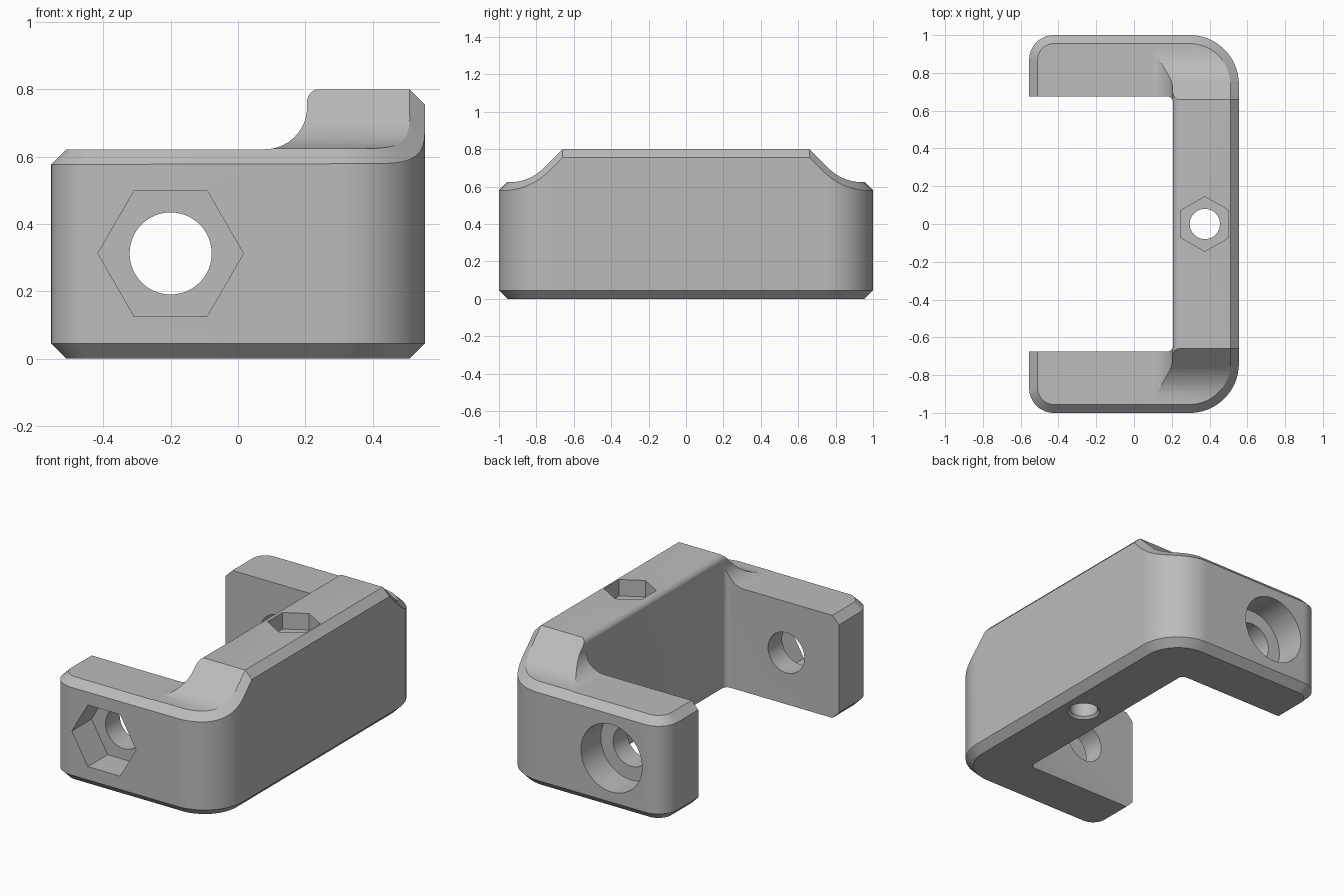
import bpy, bmesh
from math import sin, cos, pi, sqrt, radians
from mathutils import Matrix, Vector

HX, HY, CH = 0.555, 1.0, 0.045      # half sizes and chamfer
ARM_Z, TOP_Z = 0.622, 0.8           # arm top and spine top
BORE_X, BORE_Z = -0.2, 0.3125

if "Cube" in bpy.data.objects:
    bpy.data.objects.remove(bpy.data.objects["Cube"], do_unlink=True)

grey = bpy.data.materials.new("light_grey")
grey.use_nodes = True
colour = (0.5, 0.5, 0.5, 1)
grey.diffuse_color = colour
grey.node_tree.nodes["Principled BSDF"].inputs["Base Color"].default_value = colour


def loft(name, rings):
    """Closed solid through rings with equal point counts."""
    bm = bmesh.new()
    loops = [[bm.verts.new(p) for p in ring] for ring in rings]
    n = len(loops[0])
    bm.faces.new(loops[0][::-1])
    bm.faces.new(loops[-1])
    for a, b in zip(loops, loops[1:]):
        for i in range(n):
            j = (i + 1) % n
            bm.faces.new((a[i], a[j], b[j], b[i]))
    bmesh.ops.recalc_face_normals(bm, faces=bm.faces)
    mesh = bpy.data.meshes.new(name)
    bm.to_mesh(mesh)
    bm.free()
    mesh.materials.append(grey)
    obj = bpy.data.objects.new(name, mesh)
    bpy.context.collection.objects.link(obj)
    return obj


def arc(cx, cy, r, a0, a1, n):
    return [(cx + r * cos(radians(a0 + (a1 - a0) * i / n)),
             cy + r * sin(radians(a0 + (a1 - a0) * i / n))) for i in range(n + 1)]


def end_height(y):
    """Spine end: flat top, 45 degree slope, then a concave sweep."""
    y = abs(y)
    if y <= 0.66:
        return TOP_Z
    if y <= 0.763:
        return TOP_Z - (y - 0.66)
    if y <= 0.94:
        return 0.874 - sqrt(0.0625 - (0.94 - y) ** 2)
    return ARM_Z + 0.002


def outline(inset):
    """Rounded outer outline, anticlockwise, with extra points along the spine."""
    pts = []
    big, small = 0.26, 0.13
    x, y = HX - big, HY - big
    pts += arc(x, -y, big - inset, -90, 0, 24)
    steps = [0.72, 0.69, 0.66]
    pts += [(HX - inset, -s) for s in steps]
    pts += [(HX - inset, s) for s in reversed(steps)]
    pts += arc(x, y, big - inset, 0, 90, 24)
    x, y = HX - small, HY - small
    pts += arc(-x, y, small - inset, 90, 180, 12)
    pts += arc(-x, -y, small - inset, 180, 270, 12)
    return pts


# Body: chamfered rings whose upper chamfer follows the sloped spine ends
outer, rim, core = outline(0), outline(CH), outline(CH + 0.02)
heights = [min(end_height(y), TOP_Z if x > 0.25 else ARM_Z) for x, y in rim]
body = loft("bracket_body", [
    [(x, y, 0) for x, y in rim],
    [(x, y, CH) for x, y in outer],
    [(x, y, h - CH) for (x, y), h in zip(outer, heights)],
    [(x, y, h + 0.02) for (x, y), h in zip(core, heights)],
    [(x, y, 1) for x, y in core]])

cutters = []


def cut_rings(name, rings):
    cutters.append(loft(name, rings))


def cut_prism(name, sides, radius, start, axis, stations, turn=0):
    """Turned cutter along an axis; stations are (distance, radius scale)."""
    rot = Vector((0, 0, 1)).rotation_difference(Vector(axis)).to_matrix().to_4x4()
    place = Matrix.Translation(start) @ rot
    cut_rings(name, [[place @ Vector((radius * s * cos(2 * pi * i / sides + turn),
                                      radius * s * sin(2 * pi * i / sides + turn), d))
                      for i in range(sides)] for d, s in stations])


# Opening between the arms, with small rounded inner corners
inner = [(-1, 0.675), (-1, -0.675)]
inner += arc(0.177, -0.645, 0.03, -90, 0, 6) + arc(0.177, 0.645, 0.03, 0, 90, 6)
cut_rings("opening_cutter", [[(x, y, z) for x, y in inner] for z in (-0.5, 1.5)])

# Sloped spine ends
ys = [0.66, 0.763] + [0.763 + 0.177 * i / 12 for i in range(1, 13)] + [1.3]
half = [(y, end_height(y)) for y in ys]
profile = [(-y, z) for y, z in reversed(half)] + half + [(1.3, 1.5), (-1.3, 1.5)]
cut_rings("end_slope_cutter", [[(x, y, z) for y, z in profile] for x in (-1, 1)])

# Arm tops, concave fillet up to the spine and rounded inner spine edge
side = [(-1.1, ARM_Z)] + arc(0.08, ARM_Z + 0.125, 0.125, -90, 0, 14)
side += arc(0.245, 0.762, 0.04, 180, 95, 8) + [(0.26, 0.803), (0.26, 1.4), (-1.1, 1.4)]
cut_rings("arm_top_cutter", [[(x, y, z) for x, z in side] for y in (-1.2, 1.2)])

# Cross bore through both arms, hexagon pocket in front, round pocket behind
bore = (BORE_X, 0, BORE_Z)
cut_prism("cross_bore_cutter", 48, 0.122, bore, (0, 1, 0), [(-1.2, 1), (1.2, 1)])
cut_prism("front_hex_cutter", 6, 0.216, bore, (0, 1, 0), [(-1.2, 1), (-0.81, 1)])
cut_prism("back_pocket_cutter", 64, 0.205, bore, (0, 1, 0), [(0.81, 1), (1.2, 1)])

# Vertical bore with a countersunk bottom and a hexagon pocket on top
hole = (0.375, 0, 0)
cut_prism("spine_bore_cutter", 40, 0.08, hole, (0, 0, 1),
          [(-0.02, 1.4), (0.015, 1), (1.2, 1)])
cut_prism("spine_hex_cutter", 6, 0.145, hole, (0, 0, 1), [(0.7, 1), (1.2, 1)], pi / 6)

# Apply all cuts, then drop the cutters
bpy.ops.object.select_all(action='DESELECT')
body.select_set(True)
bpy.context.view_layer.objects.active = body
for cutter in cutters:
    cutter.hide_render = True
    mod = body.modifiers.new(cutter.name, 'BOOLEAN')
    mod.operation, mod.solver, mod.object = 'DIFFERENCE', 'EXACT', cutter
    bpy.ops.object.modifier_apply(modifier=mod.name)
for cutter in cutters:
    bpy.data.objects.remove(cutter, do_unlink=True)

bpy.ops.object.shade_smooth_by_angle(angle=radians(25))
